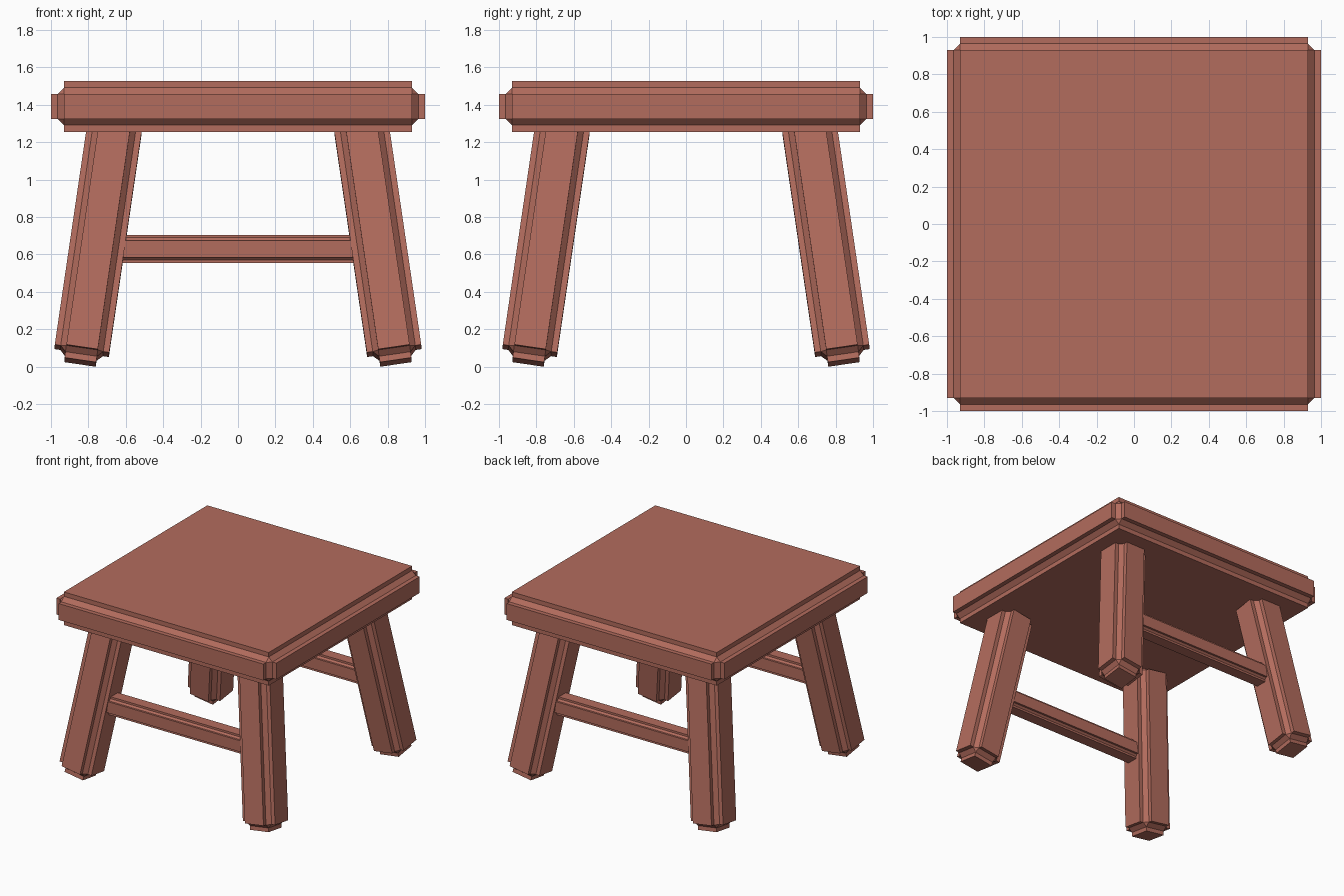
import bpy, bmesh
from mathutils import Matrix, Vector

if "Cube" in bpy.data.objects:
    bpy.data.objects.remove(bpy.data.objects["Cube"])

wood = bpy.data.materials.new("red_wood")
wood.diffuse_color = (0.45, 0.15, 0.11, 1)
wood.use_nodes = True
wood.node_tree.nodes["Principled BSDF"].inputs["Base Color"].default_value = wood.diffuse_color


def stepped_block(name, size, center, chamfer, step, rotation=None):
    """Chamfered box whose six flat sides are each raised by a step."""
    bm = bmesh.new()
    core = [s - 2 * step for s in size]
    bmesh.ops.create_cube(bm, size=1, matrix=Matrix.Diagonal((*core, 1)))
    bmesh.ops.bevel(bm, geom=bm.edges[:], offset=chamfer, offset_type='OFFSET',
                    segments=1, affect='EDGES', profile=0.5)
    bm.normal_update()
    sides = [f for f in bm.faces if max(abs(c) for c in f.normal) > 0.99]
    for f in bmesh.ops.extrude_discrete_faces(bm, faces=sides)["faces"]:
        f.normal_update()
        bmesh.ops.translate(bm, verts=f.verts[:], vec=f.normal * step)
    bmesh.ops.recalc_face_normals(bm, faces=bm.faces[:])
    mesh = bpy.data.meshes.new(name)
    bm.to_mesh(mesh)
    bm.free()
    mesh.materials.append(wood)
    obj = bpy.data.objects.new(name, mesh)
    bpy.context.collection.objects.link(obj)
    obj.location = center
    if rotation:
        obj.rotation_mode = 'QUATERNION'
        obj.rotation_quaternion = rotation
    return obj


# Seat
stepped_block("seat", (2, 2, 0.272), (0, 0, 1.391), 0.033, 0.036)

# Four splayed legs and the two side-to-side stretchers
LEG = 1.33
for row, sy in (("front", -1), ("back", 1)):
    for side, sx in (("left", -1), ("right", 1)):
        axis = Vector((-0.147 * sx, -0.147 * sy, 1)).normalized()
        foot = Vector((0.844 * sx, 0.844 * sy, 0.024))
        stepped_block(f"{row}_{side}_leg", (0.294, 0.294, LEG), foot + axis * LEG / 2,
                      0.03, 0.032, Vector((0, 0, 1)).rotation_difference(axis))
    stepped_block(f"{row}_stretcher", (1.44, 0.15, 0.152), (0, 0.755 * sy, 0.629), 0.014, 0.016)
